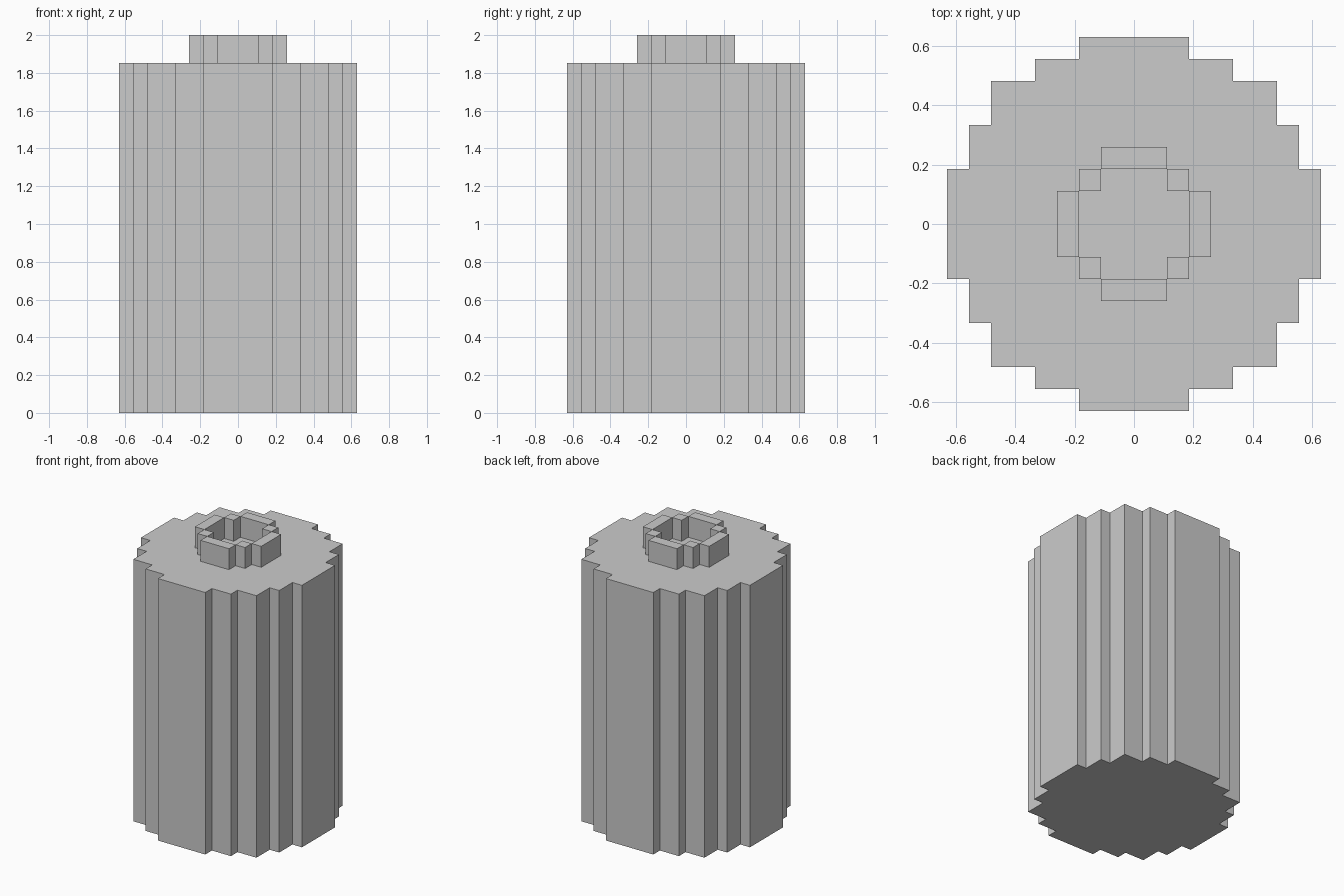
import bpy
import bmesh

cube = bpy.data.objects.get("Cube")
if cube:
    bpy.data.objects.remove(cube, do_unlink=True)

U = 2 / 54  # one grid step

grey = bpy.data.materials.new("plain grey")
grey.use_nodes = True
colour = (0.6, 0.6, 0.6, 1)
grey.diffuse_color = colour
grey.node_tree.nodes["Principled BSDF"].inputs["Base Color"].default_value = colour


def prism(name, outline, bottom, top):
    """Extrude a flat outline, given in grid steps, between two heights."""
    bm = bmesh.new()
    base = bm.faces.new([bm.verts.new((x * U, y * U, bottom * U)) for x, y in outline])
    side = bmesh.ops.extrude_face_region(bm, geom=[base], use_keep_orig=True)
    lifted = [v for v in side["geom"] if isinstance(v, bmesh.types.BMVert)]
    bmesh.ops.translate(bm, vec=(0, 0, (top - bottom) * U), verts=lifted)
    bmesh.ops.recalc_face_normals(bm, faces=bm.faces)
    mesh = bpy.data.meshes.new(name)
    bm.to_mesh(mesh)
    bm.free()
    mesh.materials.append(grey)
    obj = bpy.data.objects.new(name, mesh)
    bpy.context.collection.objects.link(obj)
    return obj


def turn(points, times):
    """Rotate points by quarter turns."""
    for _ in range(times):
        points = [(-y, x) for x, y in points]
    return points


# Stepped round body: one quarter of the outline, turned four times
quarter = [(17, -5), (17, 5), (15, 5), (15, 9), (13, 9), (13, 13),
           (9, 13), (9, 15), (5, 15)]
body_outline = [p for i in range(4) for p in turn(quarter, i)]
prism("body", body_outline, 0, 50)

# Open ring on top: a wall block and a corner block on each side
wall = [(5, -3), (7, -3), (7, 3), (5, 3)]
corner = [(3, 3), (5, 3), (5, 5), (3, 5)]
for i, side in enumerate(("left", "back", "right", "front")):
    prism(f"ring_wall_{side}", turn(wall, i), 50, 54)
    prism(f"ring_corner_{side}", turn(corner, i), 50, 54)
